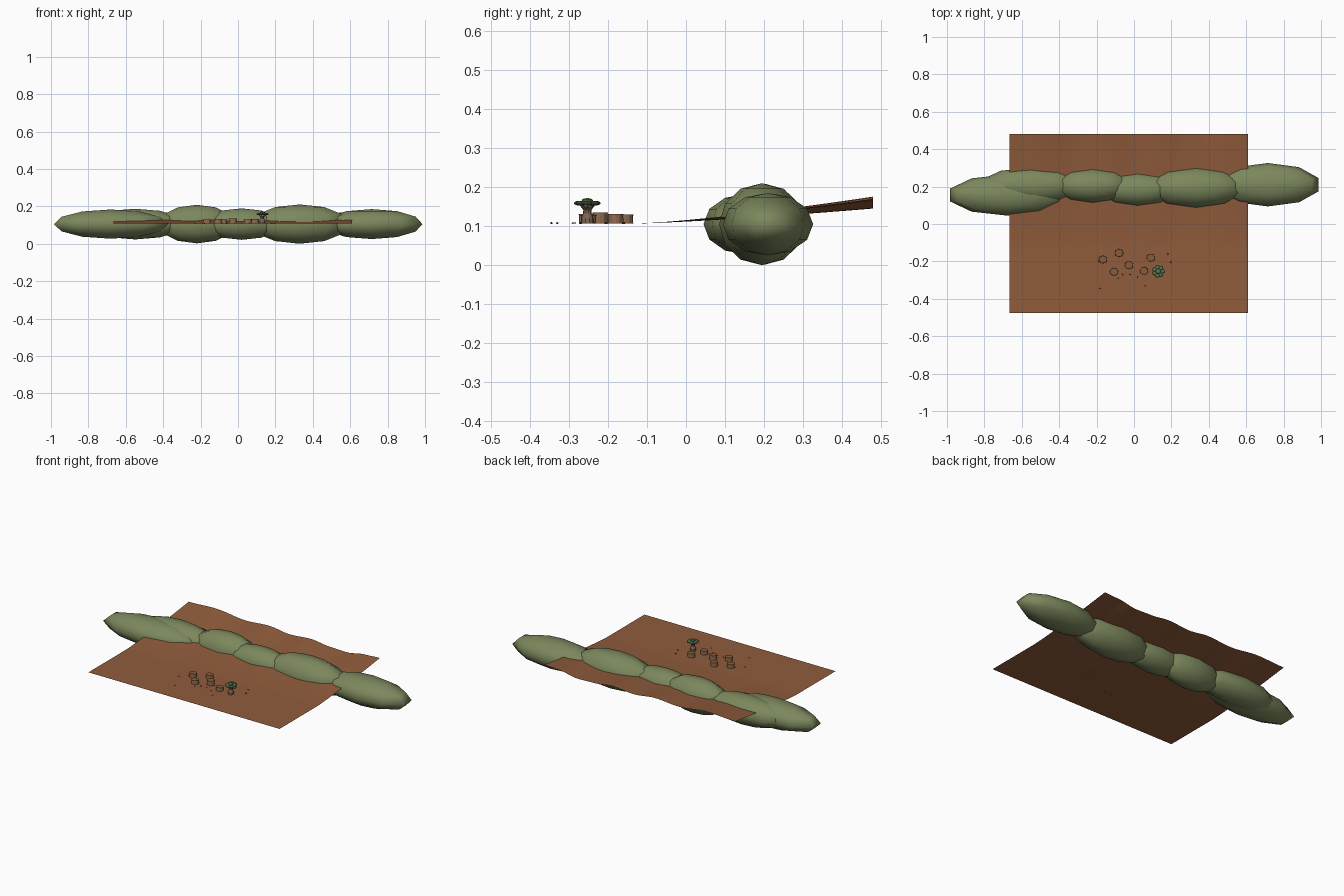
import bpy, bmesh, math, random
from mathutils import Matrix, Vector

if "Cube" in bpy.data.objects:
    bpy.data.objects.remove(bpy.data.objects["Cube"])

random.seed(4)
GROUND = 0.107


def material(name, rgb):
    m = bpy.data.materials.new(name)
    m.diffuse_color = (*rgb, 1)
    m.use_nodes = True
    m.node_tree.nodes["Principled BSDF"].inputs["Base Color"].default_value = m.diffuse_color
    return m


EARTH = material("red earth", (0.28, 0.108, 0.045))
GREEN = material("hill green", (0.20, 0.245, 0.11))
MUD = material("mud wall", (0.27, 0.14, 0.075))
ROOF = material("hut roof", (0.24, 0.105, 0.05))
BARK = material("bark", (0.20, 0.13, 0.09))
LEAF = material("leaf green", (0.11, 0.18, 0.075))
STONE = material("dark stone", (0.12, 0.08, 0.055))


def make(name, bm, mat, smooth=True):
    me = bpy.data.meshes.new(name)
    bm.to_mesh(me)
    bm.free()
    me.materials.append(mat)
    ob = bpy.data.objects.new(name, me)
    bpy.context.collection.objects.link(ob)
    if smooth:
        for p in me.polygons:
            p.use_smooth = True
    return ob


def ball(name, loc, size, mat, segs, rings, smooth=True):
    bm = bmesh.new()
    bmesh.ops.create_uvsphere(bm, u_segments=segs, v_segments=rings, radius=1,
                              matrix=Matrix.Translation(loc) @ Matrix.Diagonal((*size, 1)))
    return make(name, bm, mat, smooth)


def cone(name, a, b, r1, r2, mat, sides=10, squash=1.0):
    a, b = Vector(a), Vector(b)
    rot = Vector((0, 0, 1)).rotation_difference(b - a).to_matrix().to_4x4()
    bm = bmesh.new()
    bmesh.ops.create_cone(bm, cap_ends=True, segments=sides, radius1=r1, radius2=r2,
                          depth=(b - a).length,
                          matrix=Matrix.Translation((a + b) / 2) @ rot
                          @ Matrix.Diagonal((1, squash, 1, 1)))
    return make(name, bm, mat, False)


# ground sheet: flat in front, rising and rippling towards the back
RIPPLE = [(0, .5), (.14, .95), (.3, -.2), (.42, .4), (.53, -.5),
          (.64, .1), (.74, -.7), (.82, -.9), (.93, .3), (1, .6)]


def ripple(u):
    for (u0, a), (u1, b) in zip(RIPPLE, RIPPLE[1:]):
        if u <= u1:
            t = (u - u0) / (u1 - u0)
            return a + (b - a) * (1 - math.cos(math.pi * t)) / 2
    return RIPPLE[-1][1]


bm = bmesh.new()
bmesh.ops.create_grid(bm, x_segments=56, y_segments=36, size=0.5)
for v in bm.verts:
    u = min(1, max(0, v.co.x + 0.5))
    x, y = -0.665 + 1.275 * u, 0.0025 + 0.955 * v.co.y
    rise = max(0, (y + 0.12) / 0.6) ** 1.3
    v.co = (x, y, GROUND + rise * (0.053 + 0.0165 * ripple(u)))
make("ground", bm, EARTH)

# row of long hills: centre x, y and half sizes
HILLS = [(-.68, .155, .32, .110, .078), (-.55, .205, .28, .098, .082),
         (-.22, .205, .215, .095, .103), (.02, .185, .22, .090, .084),
         (.33, .195, .275, .110, .105), (.715, .21, .285, .116, .080)]
for i, (x, y, rx, ry, rz) in enumerate(HILLS):
    ball(f"hill_{i + 1}", (x, y, 0.105), (rx, ry, rz), GREEN, 10, 6)

# round huts with thin flat roofs
HUTS = [(-.166, -.19, .023), (-.08, -.155, .023), (-.107, -.255, .024),
        (-.027, -.22, .028), (.053, -.25, .022), (.09, -.18, .024)]
for i, (x, y, h) in enumerate(HUTS):
    top = GROUND + h
    cone(f"hut_wall_{i + 1}", (x, y, GROUND), (x, y, top - .003), .022, .021, MUD, 12, .9)
    cone(f"hut_roof_{i + 1}", (x, y, top - .003), (x, y, top), .023, .022, ROOF, 12, .9)

# bottle-shaped tree
tx, ty = .13, -.253
PROFILE = [(0, .017), (.012, .016), (.026, .011), (.036, .010)]
for i, ((z0, r0), (z1, r1)) in enumerate(zip(PROFILE, PROFILE[1:])):
    cone(f"trunk_{i + 1}", (tx, ty, GROUND + z0), (tx, ty, GROUND + z1), r0, r1, BARK)
for i in range(7):
    a = math.tau * i / 7
    d = Vector((math.cos(a), math.sin(a), 0))
    foot = Vector((tx, ty, GROUND + .033)) + d * .005
    tip = Vector((tx, ty, GROUND + .052)) + d * .022
    cone(f"branch_{i + 1}", foot, tip, .0035, .002, BARK, 6)
    ball(f"leaf_clump_{i + 1}", tip, (.013, .013, .006), LEAF, 8, 6, False)
ball("leaf_crown", (tx, ty, GROUND + .058), (.015, .015, .007), LEAF, 8, 6, False)

# small stones scattered round the huts
SPOTS = [(-.23, -.235), (-.19, -.20), (-.18, -.345), (-.085, -.29), (.02, -.285),
         (.06, -.33), (.18, -.16), (.197, -.205), (-.06, -.27), (-.02, -.27)]
for i, (x, y) in enumerate(SPOTS):
    r = random.uniform(.003, .005)
    ball(f"stone_{i + 1}", (x, y, GROUND + .001), (r, r, r * .6), STONE, 6, 4, False)
